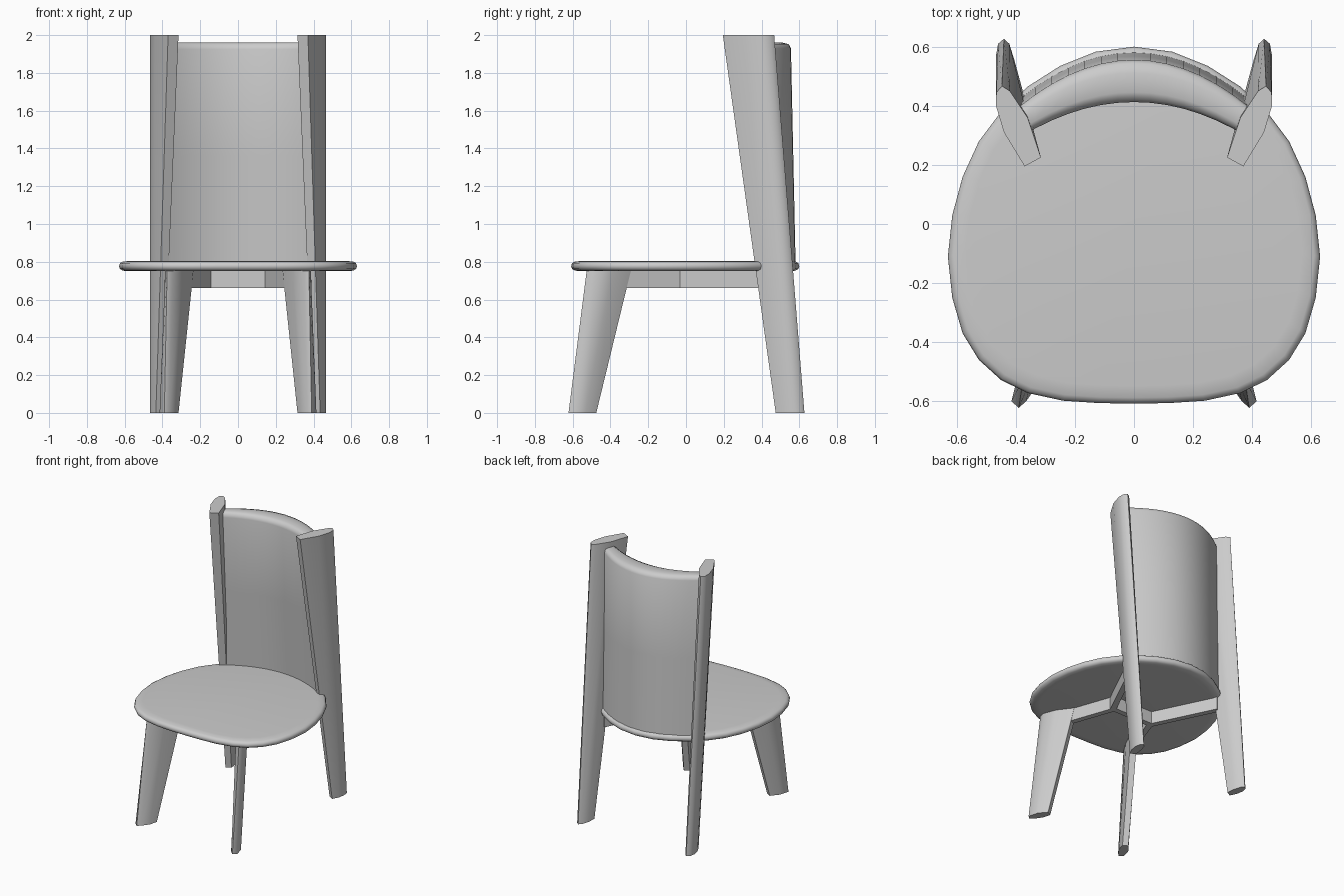
import bpy, math
from mathutils import Vector

if "Cube" in bpy.data.objects:
    bpy.data.objects.remove(bpy.data.objects["Cube"])


def make(name, verts, faces, angle=40):
    me = bpy.data.meshes.new(name)
    me.from_pydata(verts, [], faces)
    ob = bpy.data.objects.new(name, me)
    bpy.context.collection.objects.link(ob)
    bpy.context.view_layer.objects.active = ob
    ob.select_set(True)
    bpy.ops.object.mode_set(mode='EDIT')
    bpy.ops.mesh.select_all(action='SELECT')
    bpy.ops.mesh.normals_make_consistent(inside=False)
    bpy.ops.object.mode_set(mode='OBJECT')
    bpy.ops.object.shade_smooth_by_angle(angle=math.radians(angle))
    ob.select_set(False)
    return ob


def loft(name, rings, angle=40):
    """Skin equal-length closed rings and cap both ends."""
    n = len(rings[0])
    verts = [v for r in rings for v in r]
    faces = [(a * n + i, a * n + (i + 1) % n, (a + 1) * n + (i + 1) % n, (a + 1) * n + i)
             for a in range(len(rings) - 1) for i in range(n)]
    faces += [tuple(range(n)), tuple(range(len(verts) - n, len(verts)))]
    return make(name, verts, faces, angle)


# Seat: rounded outline with a soft edge
half = [(0, -.608), (.12, -.606), (.24, -.598), (.36, -.572), (.45, -.528), (.525, -.46),
        (.58, -.37), (.615, -.25), (.63, -.11), (.615, .03), (.58, .16), (.525, .28),
        (.45, .38), (.36, .465), (.25, .535), (.13, .583), (0, .6)]
outline = half + [(-x, y) for x, y in half[-2:0:-1]]
edge = [(.06, .75), (.02, .753), (.005, .762), (0, .777), (.005, .793), (.02, .801), (.06, .805)]
loft("seat", [[(x * (1 - d / .62), y * (1 - d / .6), z) for x, y in outline] for d, z in edge], 60)

# Legs: tapered blade sections between foot and top, mirrored
rear_foot = [(.40, .495), (.435, .475), (.458, .52), (.467, .57), (.46, .61), (.44, .627), (.422, .61), (.405, .555)]
rear_top = [(.315, .225), (.37, .195), (.44, .31), (.467, .40), (.466, .445), (.447, .467), (.42, .45), (.36, .36)]
front_foot = [(.315, -.495), (.35, -.475), (.395, -.53), (.415, -.60), (.39, -.622), (.365, -.60), (.33, -.55)]
front_top = [(.235, -.31), (.275, -.29), (.35, -.39), (.385, -.48), (.375, -.525), (.345, -.52), (.29, -.43)]
for side, s in (("right", 1), ("left", -1)):
    for name, foot, top, h in (("rear_leg", rear_foot, rear_top, 2.0),
                               ("front_leg", front_foot, front_top, .76)):
        loft(f"{name}_{side}", [[(s * x, y, 0) for x, y in foot],
                                [(s * x, y, h) for x, y in top]], 50)

# Backrest: curved panel, thicker and rounded at the top
profile = [(0, .78), (0, 1.36), (0, 1.925), (.07, 1.95), (.25, 1.962), (.7, 1.96),
           (.92, 1.952), (1, 1.93), (1, 1.36), (1, .77)]
rings = []
for i in range(15):
    x = -.39 + .78 * i / 14
    ring = []
    for s, z in profile:
        t = (z - .8) / 1.16
        front = .50 - .09 * t - .8 * x * x
        rear = .58 - .025 * t - 1.05 * x * x
        ring.append((x, front + (rear - front) * s, z))
    rings.append(ring)
loft("backrest", rings, 50)


# Under-seat frame: cross bar with two diagonal bars on each side
def bar(name, p, q, w=.04):
    p, q = Vector((*p, 0)), Vector((*q, 0))
    d = (q - p).normalized()
    n = Vector((-d.y, d.x, 0)) * w / 2
    loft(name, [[(v.x, v.y, z) for v in (p + n, q + n, q - n, p - n)] for z in (.66, .76)], 30)


bar("cross_bar", (-.17, -.02), (.17, -.02))
for side, s in (("right", 1), ("left", -1)):
    bar(f"front_stretcher_{side}", (s * .16, -.03), (s * .27, -.34))
    bar(f"rear_stretcher_{side}", (s * .16, -.03), (s * .38, .42))
